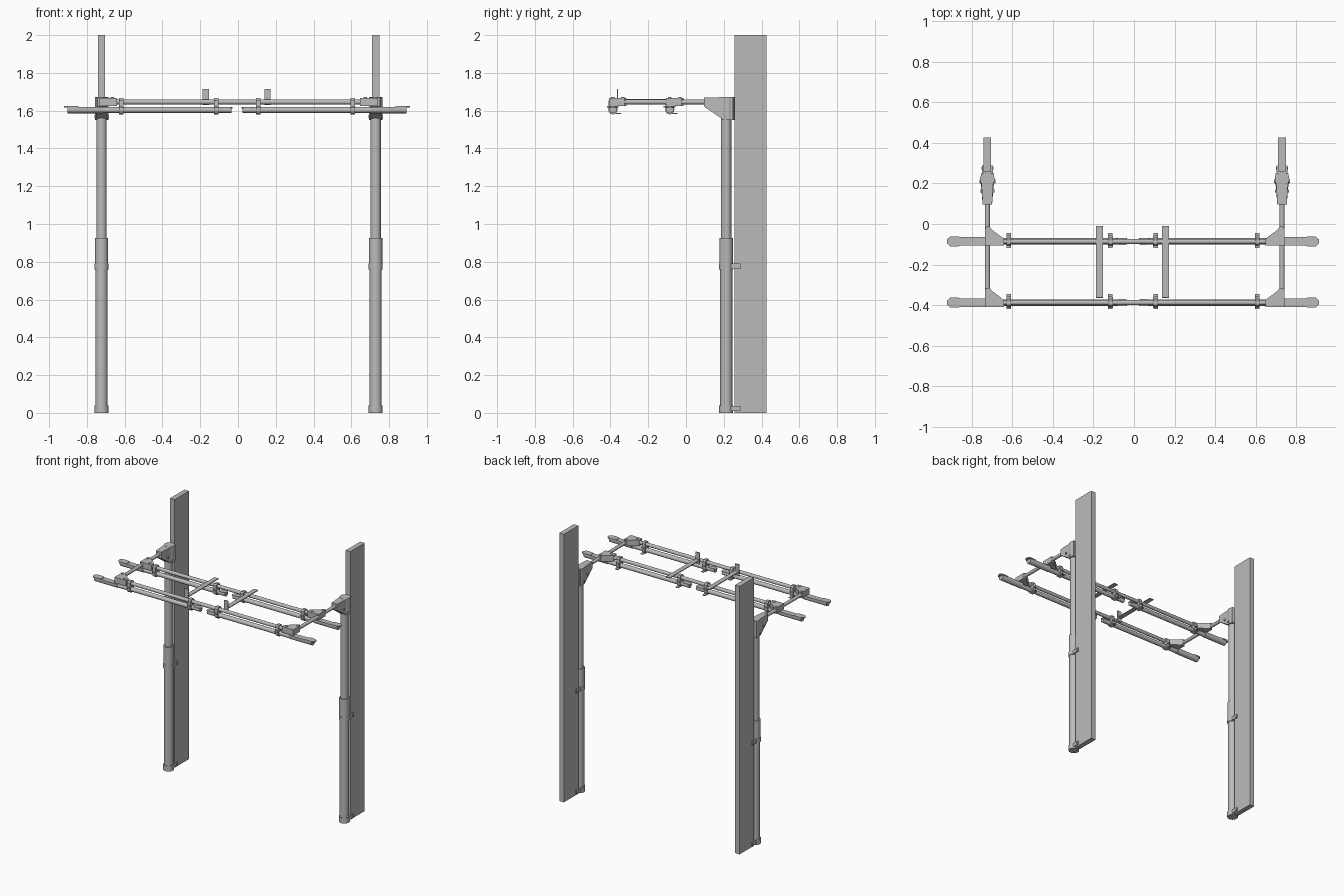
import bpy, bmesh, math
from mathutils import Vector, Matrix

cube = bpy.data.objects.get("Cube")
if cube:
    bpy.data.objects.remove(cube)

GREY = (0.5, 0.5, 0.5, 1)
metal = bpy.data.materials.new("plain grey")
metal.use_nodes = True
metal.diffuse_color = GREY
metal.node_tree.nodes["Principled BSDF"].inputs["Base Color"].default_value = GREY


def finish(name, bm, smooth=False):
    bmesh.ops.recalc_face_normals(bm, faces=bm.faces)
    mesh = bpy.data.meshes.new(name)
    bm.to_mesh(mesh)
    bm.free()
    mesh.materials.append(metal)
    obj = bpy.data.objects.new(name, mesh)
    bpy.context.collection.objects.link(obj)
    if smooth:
        bpy.ops.object.select_all(action='DESELECT')
        obj.select_set(True)
        bpy.context.view_layer.objects.active = obj
        bpy.ops.object.shade_smooth_by_angle(angle=math.radians(35))
    return obj


def box(name, lo, hi):
    bm = bmesh.new()
    lo, hi = Vector(lo), Vector(hi)
    size = hi - lo
    bmesh.ops.create_cube(bm, size=1, matrix=Matrix.Translation((lo + hi) / 2)
                          @ Matrix.Diagonal((*(abs(s) for s in size), 1)))
    return finish(name, bm)


def tube(name, a, b, r, sides=20):
    a, b = Vector(a), Vector(b)
    bm = bmesh.new()
    turn = (b - a).to_track_quat('Z', 'Y').to_matrix().to_4x4()
    bmesh.ops.create_cone(bm, cap_ends=True, segments=sides, radius1=r, radius2=r,
                          depth=(b - a).length, matrix=Matrix.Translation((a + b) / 2) @ turn)
    return finish(name, bm, True)


def prism(name, points, step):
    """Extrude a closed outline of 3D points along a vector."""
    bm = bmesh.new()
    face = bm.faces.new([bm.verts.new(p) for p in points])
    out = bmesh.ops.extrude_face_region(bm, geom=[face])
    bmesh.ops.translate(bm, vec=step, verts=[v for v in out["geom"]
                                             if isinstance(v, bmesh.types.BMVert)])
    return finish(name, bm)


POST_Y = 0.213
TUBE_Z = 1.646
RAIL_Z = 1.604
RAILS = {"front": -0.387, "rear": -0.086}

for side, s in (("left", 1), ("right", -1)):
    px = 0.0035 + s * 0.7255

    def part(name):
        return f"{side}_{name}"

    # Tall board and telescopic post
    box(part("board"), (px - 0.019, 0.256, 0), (px + 0.019, 0.426, 2))
    for name, z0, z1, r in (("post_foot", 0, 0.04, 0.037), ("lower_post", 0.03, 0.8, 0.032),
                            ("post_collar", 0.76, 0.79, 0.037), ("post_sleeve", 0.79, 0.925, 0.035),
                            ("upper_post", 0.9, 1.57, 0.027)):
        tube(part(name), (px, POST_Y, z0), (px, POST_Y, z1), r, 28)

    # Clips gripping the board edge
    for name, z in (("foot", 0.01), ("collar", 0.763)):
        for e in (-1, 1):
            x = px + e * 0.023
            box(part(name + "_clip"), (x - 0.004, 0.22, z), (x + 0.004, 0.288, z + 0.027))
            tube(part(name + "_clip_screw"), (x, 0.275, z + 0.01),
                 (x + e * 0.007, 0.275, z + 0.01), 0.006, 10)

    # Head bracket: flared cap over the post with a nose for the arm
    profile = ((0.095, 1.67), (0.248, 1.672), (0.248, 1.55), (0.2, 1.55), (0.095, 1.622))
    head = prism(part("head_bracket"), [(px - 1, y, z) for y, z in profile], (2, 0, 0))
    for v in head.data.vertices:
        t = min(1, (v.co.y - 0.095) / 0.105)
        v.co.x = px + math.copysign(0.023 + 0.009 * t, v.co.x - px)
    tube(part("head_cap"), (px, 0.22, 1.55), (px, 0.22, 1.673), 0.036, 28)
    for y, z, w in ((0.163, 1.607, 0.034), (0.21, 1.568, 0.039)):
        tube(part("head_bolt"), (px - w, y, z), (px + w, y, z), 0.008, 12)

    # Arm reaching forward
    tube(part("arm"), (px, 0.11, TUBE_Z), (px, -0.39, TUBE_Z), 0.0125)

    for row, ry in RAILS.items():
        cx = -0.005

        def at(x, y, z):
            return (cx + s * x, ry + y, z)

        # Corner gusset joining arm and cross tube
        outline = ((0.012, -0.021), (-0.082, -0.021), (-0.082, 0.01), (-0.07, 0.022),
                   (-0.022, 0.058), (-0.012, 0.073), (0.004, 0.073), (0.012, 0.062))
        prism(part(row + "_gusset"), [(px + s * x, ry + y, 1.625) for x, y in outline],
              (0, 0, 0.043))
        for x, y in ((0, 0.052), (-0.056, 0)):
            tube(part(row + "_gusset_bolt"), (px + s * x, ry + y, 1.66),
                 (px + s * x, ry + y, 1.672), 0.009, 12)

        # Cross tube half and the lower rail
        tube(part(row + "_cross_tube"), at(0, 0, TUBE_Z), at(0.67, 0, TUBE_Z), 0.013)
        tube(part(row + "_lower_rail"), at(0.03, 0, RAIL_Z), at(0.72, 0, RAIL_Z), 0.016)
        section = [(0.021, 1.62), (-0.021, 1.62)]
        section += [(-0.021 * math.cos(a), 1.606 - 0.02 * math.sin(a))
                    for a in (i * math.pi / 8 for i in range(9))]
        prism(part(row + "_rail_end"), [at(0.71, y, z) for y, z in section], (s * 0.187, 0, 0))

        # Hooked lip at the outer tip and tapered inner tip
        lip = ((0.84, -0.018), (0.86, -0.024), (0.9, -0.024), (0.916, -0.01),
               (0.916, 0.01), (0.9, 0.024), (0.86, 0.024), (0.84, 0.018))
        prism(part(row + "_end_lip"), [at(x, y, 1.616) for x, y in lip], (0, 0, 0.008))
        tip = ((0.085, -0.012), (0.07, -0.017), (0.035, -0.017), (0.024, -0.009),
               (0.024, 0.009), (0.035, 0.017), (0.07, 0.017), (0.085, 0.012))
        prism(part(row + "_inner_tip"), [at(x, y, 1.612) for x, y in tip], (0, 0, 0.008))

        # Clamps tying rail to cross tube, with a small hook below
        for x in (0.111, 0.612):
            clamp = [(0.024 * math.cos(a), 1.604 + 0.024 * math.sin(a))
                     for a in (math.pi + i * math.pi / 8 for i in range(9))]
            clamp += [(0.022, 1.655), (0.012, 1.666), (-0.012, 1.666), (-0.022, 1.655)]
            prism(part(row + "_clamp"), [at(x - 0.012, y, z) for y, z in clamp],
                  (s * 0.024, 0, 0))
            box(part(row + "_clamp_hook"), at(x - 0.011, 0, 1.583), at(x + 0.011, 0.042, 1.588))
            box(part(row + "_clamp_ear"), at(x - 0.011, -0.032, 1.618), at(x + 0.011, 0.03, 1.624))

    # Flat strap across both tubes with an upright front stop
    sx = -0.007 + s * 0.163
    box(part("strap"), (sx - 0.017, -0.365, 1.656), (sx + 0.017, -0.01, 1.662))
    box(part("strap_stop"), (sx - 0.017, -0.365, 1.63), (sx + 0.017, -0.359, 1.714))
